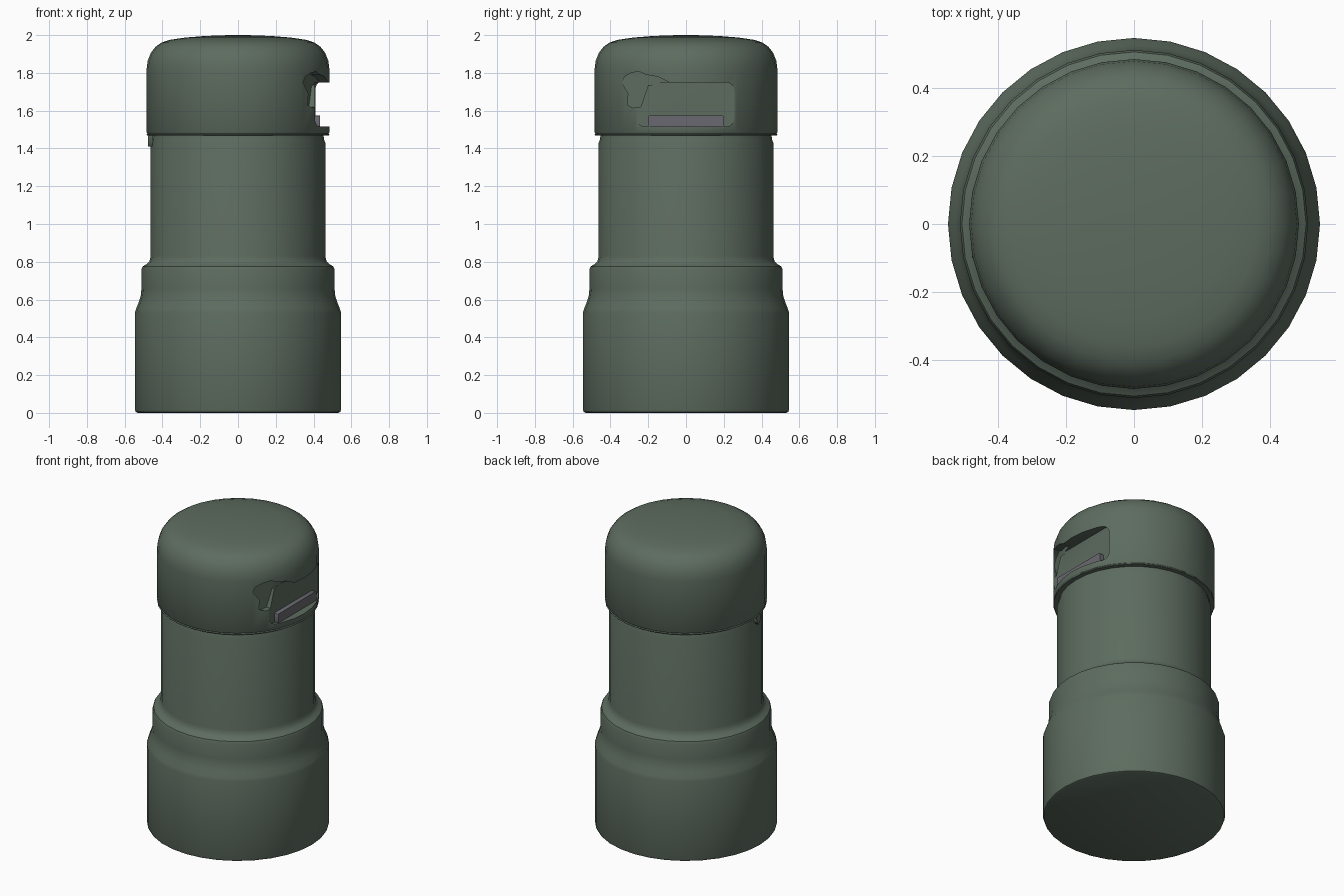
import bpy, bmesh, math

if "Cube" in bpy.data.objects:
    bpy.data.objects.remove(bpy.data.objects["Cube"])

SEGS = 32


def material(name, rgb):
    m = bpy.data.materials.new(name)
    m.diffuse_color = (*rgb, 1)
    m.use_nodes = True
    m.node_tree.nodes["Principled BSDF"].inputs["Base Color"].default_value = m.diffuse_color
    return m


green = material("green", (0.11, 0.15, 0.115))
grey = material("grey", (0.14, 0.14, 0.16))


def finish(name, bm, mat):
    bmesh.ops.recalc_face_normals(bm, faces=bm.faces)
    me = bpy.data.meshes.new(name)
    bm.to_mesh(me)
    bm.free()
    ob = bpy.data.objects.new(name, me)
    bpy.context.collection.objects.link(ob)
    me.materials.append(mat)
    return ob


def lathe(name, profile, mat):
    # closed solid of revolution from (radius, height) points
    bm = bmesh.new()
    rings = []
    for r, z in profile:
        rings.append([bm.verts.new((r * math.cos(2 * math.pi * i / SEGS),
                                    r * math.sin(2 * math.pi * i / SEGS), z))
                      for i in range(SEGS)])
    for a, b in zip(rings, rings[1:]):
        for i in range(SEGS):
            j = (i + 1) % SEGS
            bm.faces.new((a[i], a[j], b[j], b[i]))
    bm.faces.new(rings[0])
    bm.faces.new(rings[-1])
    return finish(name, bm, mat)


def prism_x(name, outline, x_in, x_out, mat):
    # (y, z) outline extruded along x; x_in gives the inner end for each y
    bm = bmesh.new()
    a = [bm.verts.new((x_in(y), y, z)) for y, z in outline]
    b = [bm.verts.new((x_out, y, z)) for y, z in outline]
    bm.faces.new(a)
    bm.faces.new(b)
    for i in range(len(a)):
        j = (i + 1) % len(a)
        bm.faces.new((a[i], a[j], b[j], b[i]))
    return finish(name, bm, mat)


def rounded_rect(y0, y1, z0, z1, r, n=4):
    pts = []
    for k, (cy, cz) in enumerate([(y1 - r, z1 - r), (y0 + r, z1 - r),
                                  (y0 + r, z0 + r), (y1 - r, z0 + r)]):
        for i in range(n + 1):
            t = math.pi / 2 * (k + i / n)
            pts.append((cy + r * math.cos(t), cz + r * math.sin(t)))
    return pts


def select(ob):
    bpy.ops.object.select_all(action='DESELECT')
    ob.select_set(True)
    bpy.context.view_layer.objects.active = ob


def cut(ob, cutter):
    select(ob)
    mod = ob.modifiers.new("cut", 'BOOLEAN')
    mod.operation = 'DIFFERENCE'
    mod.solver = 'EXACT'
    mod.object = cutter
    bpy.ops.object.modifier_apply(modifier=mod.name)
    bpy.data.objects.remove(cutter)


# Body with wide base, waist ring and neck
body = lathe("body", [
    (0.53, 0), (0.541, 0.005), (0.546, 0.018), (0.546, 0.53), (0.54, 0.55),
    (0.526, 0.585), (0.515, 0.62), (0.511, 0.66), (0.511, 0.76), (0.505, 0.775),
    (0.48, 0.79), (0.468, 0.805), (0.462, 0.83), (0.462, 1.43), (0.455, 1.45),
    (0.452, 1.48)], green)

# Domed lid with a small lip at its lower edge
lid = lathe("lid", [
    (0.455, 1.468), (0.48, 1.468), (0.484, 1.473), (0.479, 1.478), (0.484, 1.486),
    (0.484, 1.82), (0.478, 1.865), (0.462, 1.905), (0.437, 1.938), (0.405, 1.96),
    (0.36, 1.975), (0.28, 1.987), (0.18, 1.995), (0.09, 1.999), (0.01, 2.0)], green)

# Slot across the right side of the lid, with a ragged notch at its front end
cut(lid, prism_x("slot_cutter", rounded_rect(-0.26, 0.256, 1.515, 1.75, 0.045),
                 lambda y: 0.405, 0.7, green))
cut(lid, prism_x("notch_cutter", [
    (-0.34, 1.75), (-0.325, 1.78), (-0.29, 1.80), (-0.25, 1.808), (-0.21, 1.79),
    (-0.15, 1.78), (-0.085, 1.748), (-0.2, 1.735), (-0.24, 1.62), (-0.28, 1.615),
    (-0.31, 1.63), (-0.305, 1.69)],
    lambda y: 0.338 + 0.37 * (y + 0.34), 0.7, green))

# Grey ledge along the bottom of the slot
ledge = prism_x("slot_ledge", rounded_rect(-0.2, 0.2, 1.505, 1.575, 0.01, 2),
                lambda y: 0.39, 0.435, grey)

# Small tab under the lid on the left
tab = prism_x("tab", [(-0.10, 1.475), (-0.055, 1.475), (-0.06, 1.43),
                      (-0.078, 1.41), (-0.095, 1.43)],
              lambda y: -0.45, -0.476, green)

for ob in (body, lid, ledge, tab):
    select(ob)
    bpy.ops.object.shade_smooth_by_angle(angle=math.radians(35))
